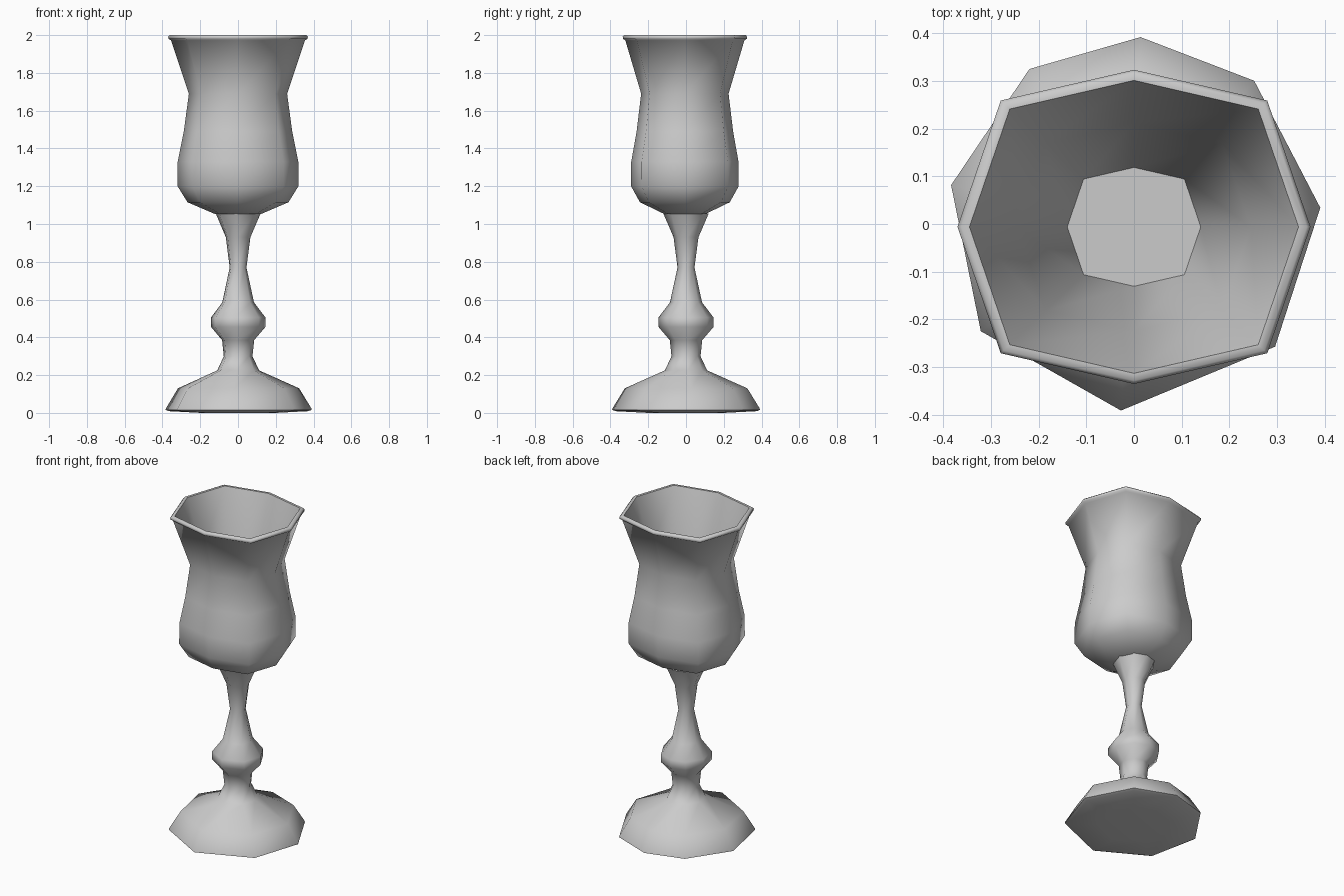
import bpy
import bmesh
from math import radians, cos, sin

cube = bpy.data.objects.get("Cube")
if cube:
    bpy.data.objects.remove(cube, do_unlink=True)

# One plain grey material
grey = bpy.data.materials.new("plain grey")
grey.use_nodes = True
colour = (0.6, 0.6, 0.6, 1)
grey.diffuse_color = colour
grey.node_tree.nodes["Principled BSDF"].inputs["Base Color"].default_value = colour


def loft(name, outline, profile, centre_y=0.0):
    """Sweep an eight-sided outline through (radius, height) steps and cap both ends."""
    bm = bmesh.new()
    rings = [[bm.verts.new((x * r, y * r + centre_y, z)) for x, y in outline]
             for r, z in profile]
    n = len(outline)
    for low, high in zip(rings, rings[1:]):
        for i in range(n):
            j = (i + 1) % n
            bm.faces.new((low[i], low[j], high[j], high[i]))
    bm.faces.new(rings[0][::-1])
    bm.faces.new(rings[-1])
    bmesh.ops.recalc_face_normals(bm, faces=bm.faces)
    mesh = bpy.data.meshes.new(name)
    bm.to_mesh(mesh)
    bm.free()
    mesh.materials.append(grey)
    obj = bpy.data.objects.new(name, mesh)
    bpy.context.collection.objects.link(obj)
    bpy.ops.object.select_all(action='DESELECT')
    obj.select_set(True)
    bpy.context.view_layer.objects.active = obj
    bpy.ops.object.shade_smooth_by_angle(angle=radians(66))
    return obj


# Foot and turned stem: uneven octagon
angles = (5, 50, 88, 124, 168, 215, 266, 319)
stem_outline = [(cos(radians(a)), sin(radians(a))) for a in angles]
loft("foot_and_stem", stem_outline, [
    (0.2, 0.0), (0.375, 0.009), (0.392, 0.016), (0.39, 0.024),
    (0.325, 0.13), (0.112, 0.225), (0.077, 0.3), (0.086, 0.385),
    (0.146, 0.455), (0.146, 0.505), (0.085, 0.585), (0.045, 0.77),
    (0.066, 0.93), (0.12, 1.055)])

# Bowl: oval octagon, up the outside, over the lip and down the inside
quarter = [(1, 0), (0.755, 0.716), (0, 0.89), (-0.755, 0.716)]
bowl_outline = quarter + [(-x, -y) for x, y in quarter]
loft("bowl", bowl_outline, [
    (0.12, 1.052), (0.267, 1.115), (0.32, 1.2), (0.319, 1.33),
    (0.287, 1.49), (0.26, 1.69), (0.354, 1.972), (0.368, 1.98),
    (0.37, 1.992), (0.362, 2.0), (0.345, 2.0), (0.245, 1.69),
    (0.14, 1.1)], centre_y=-0.006)
